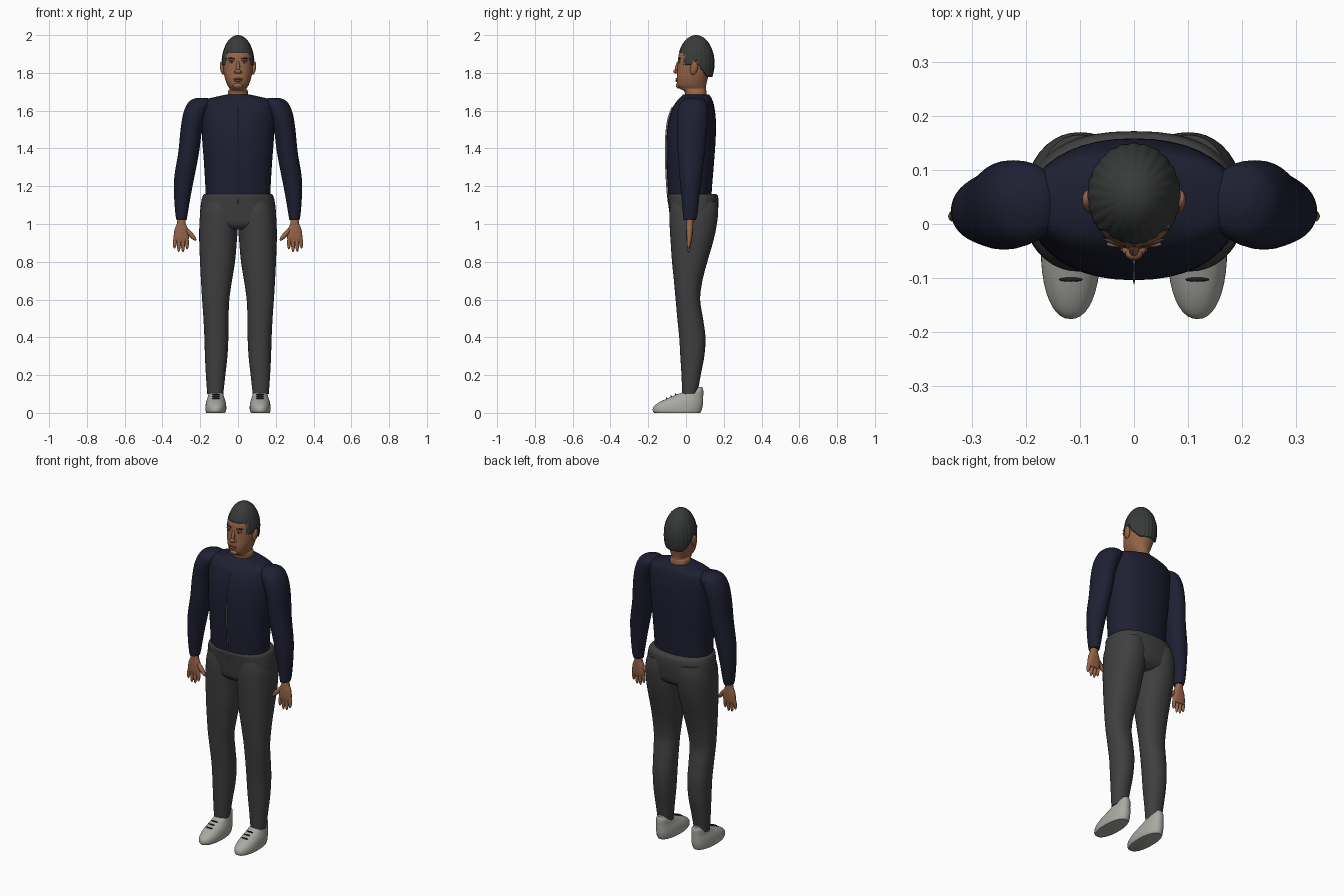
import bpy, bmesh, math
from mathutils import Vector

cube = bpy.data.objects.get("Cube")
if cube:
    bpy.data.objects.remove(cube, do_unlink=True)

parts = []


def material(name, r, g, b):
    m = bpy.data.materials.new(name)
    m.use_nodes = True
    m.diffuse_color = (r, g, b, 1)
    shader = m.node_tree.nodes["Principled BSDF"]
    shader.inputs["Base Color"].default_value = (r, g, b, 1)
    shader.inputs["Roughness"].default_value = 0.8
    return m


navy = material("navy cloth", .013, .014, .032)
charcoal = material("charcoal cloth", .05, .05, .05)
skin = material("brown skin", .31, .13, .065)
lips = material("lip brown", .24, .09, .05)
black = material("black hair", .04, .042, .042)
dark = material("dark trim", .012, .012, .012)
pale = material("pale grey leather", .4, .4, .37)
metal = material("zip grey", .2, .2, .2)
white = material("eye white", .4, .36, .32)


def finish(name, bm, mat):
    bmesh.ops.recalc_face_normals(bm, faces=bm.faces)
    mesh = bpy.data.meshes.new(name)
    bm.to_mesh(mesh)
    bm.free()
    mesh.materials.append(mat)
    obj = bpy.data.objects.new(name, mesh)
    bpy.context.collection.objects.link(obj)
    parts.append(obj)
    return obj


def smooth_keys(keys, steps=5):
    """Catmull-Rom through the key rings."""
    rows = []
    for i in range(len(keys) - 1):
        four = [keys[min(max(i + k, 0), len(keys) - 1)] for k in (-1, 0, 1, 2)]
        for s in range(steps):
            t = s / steps
            rows.append([b + t / 2 * (c - a + t * (2 * a - 5 * b + 4 * c - d
                         + t * (3 * (b - c) + d - a))) for a, b, c, d in zip(*four)])
    return rows + [list(keys[-1])]


def loft(name, keys, mat, side=1, power=2.0, segments=40):
    """Level rings, each given as height, x low, x high, y front, y back."""
    bm = bmesh.new()
    rings = []
    for z, xa, xb, ya, yb in smooth_keys(keys):
        ring = []
        for k in range(segments):
            a = math.tau * k / segments
            c, s = [math.copysign(abs(v) ** (2 / power), v) for v in (math.cos(a), math.sin(a))]
            ring.append(bm.verts.new((side * ((xa + xb) + (xb - xa) * c) / 2,
                                      ((ya + yb) + (yb - ya) * s) / 2, z)))
        rings.append(ring)
    for low, high in zip(rings, rings[1:]):
        for k in range(segments):
            n = (k + 1) % segments
            bm.faces.new((low[k], low[n], high[n], high[k]))
    bm.faces.new(rings[0])
    bm.faces.new(rings[-1])
    return finish(name, bm, mat)


def blob(name, centre, radii, mat, axis=(0, 0, 1)):
    """Ellipsoid whose local z points along axis."""
    bm = bmesh.new()
    bmesh.ops.create_uvsphere(bm, u_segments=20, v_segments=12, radius=1)
    turn = Vector((0, 0, 1)).rotation_difference(Vector(axis))
    for v in bm.verts:
        v.co = turn @ Vector([p * r for p, r in zip(v.co, radii)]) + Vector(centre)
    return finish(name, bm, mat)


def limb(name, start, end, radius, mat, flat=1.0):
    a, b = Vector(start), Vector(end)
    return blob(name, (a + b) / 2, (radius, radius * flat, (b - a).length / 2), mat, b - a)


def centred(rows):
    return [(z, -w, w, front, back) for z, w, front, back in rows]


# Jacket body
torso = centred([
    (1.14, .172, -.092, .135), (1.2, .173, -.097, .138), (1.32, .18, -.103, .148),
    (1.45, .19, -.103, .157), (1.55, .195, -.092, .158), (1.62, .195, -.068, .15),
    (1.655, .18, -.045, .14), (1.675, .11, -.025, .13), (1.685, .062, -.017, .12)])
loft("jacket_body", torso, navy, power=2.2)
loft("jacket_zip", [(z, -.002, .002, front - .008, front + .02)
                    for z, _, _, front, _ in torso[:6]], metal, segments=12)

# Trousers: hips, then legs in the side loop
loft("trouser_hips", centred([
    (.97, .1, -.05, .12), (1.0, .185, -.078, .155), (1.06, .2, -.088, .168),
    (1.12, .194, -.096, .172), (1.15, .186, -.1, .168), (1.16, .176, -.096, .158)]),
    charcoal, power=2.4)
limb("trouser_fly", (0, -.097, 1.15), (0, -.092, 1.1), .003, dark)

# Head and neck
loft("head", centred([
    (1.64, .056, -.005, .115), (1.7, .053, -.008, .108), (1.715, .045, -.032, .106),
    (1.735, .056, -.046, .107), (1.77, .069, -.049, .115), (1.81, .077, -.046, .128),
    (1.86, .079, -.043, .136), (1.905, .075, -.036, .138), (1.95, .055, -.008, .113),
    (1.985, .02, .03, .075)]), skin, power=2.2)
blob("nose_bridge", (0, -.045, 1.832), (.010, .012, .034), skin, (0, -.25, -1))
blob("nose_tip", (0, -.055, 1.808), (.016, .012, .012), skin)
blob("chin", (0, -.038, 1.733), (.026, .016, .016), skin)
blob("upper_lip", (0, -.048, 1.768), (.025, .007, .005), lips)
blob("lower_lip", (0, -.048, 1.758), (.021, .008, .006), lips)

# Hair cap with combed ridges, trimmed along the hairline
bm = bmesh.new()
bmesh.ops.create_uvsphere(bm, u_segments=144, v_segments=64, radius=1)
for v in bm.verts:
    ridge = 1 + .012 * math.cos(24 * math.atan2(v.co.y, v.co.x)) * math.hypot(v.co.x, v.co.y)
    v.co = (v.co.x * .086 * ridge, .053 + v.co.y * .097 * ridge, 1.85 + v.co.z * .15)


def hairline(y):
    if y < -.012:
        return 1.905
    if y < .03:
        return 1.842
    return 1.865 if y < .06 else max(1.782, 1.85 - (y - .06) * 1.3)


bare = [f for f in bm.faces if f.calc_center_median().z < hairline(f.calc_center_median().y)]
bmesh.ops.delete(bm, geom=bare, context="FACES")
shell = finish("hair", bm, black).modifiers.new("thickness", "SOLIDIFY")
shell.thickness = .008

for s, label in ((1, "left"), (-1, "right")):
    # Sleeve
    loft(label + "_sleeve", [
        (1.02, .272, .325, -.012, .052), (1.05, .267, .331, -.016, .06),
        (1.14, .252, .338, -.024, .07), (1.25, .231, .337, -.034, .084),
        (1.38, .206, .316, -.044, .1), (1.5, .19, .304, -.047, .113),
        (1.58, .165, .291, -.046, .118), (1.63, .14, .272, -.036, .115),
        (1.655, .14, .25, -.015, .1), (1.668, .165, .22, .015, .07)], navy, s)
    # Hand
    loft(label + "_palm", [
        (.905, .264, .338, .006, .028), (.93, .26, .341, .002, .034),
        (.97, .264, .336, .001, .037), (1.0, .276, .324, .002, .038),
        (1.04, .28, .32, .003, .04)], skin, s, 2.4, 20)
    for i, tip in enumerate((.866, .85, .852, .87)):
        x = .272 + i * .0195
        limb(f"{label}_finger_{i + 1}", (s * x, .018, .945), (s * (x + (i - 1) * .003), .012, tip),
             .0105, skin)
    limb(label + "_thumb", (s * .282, .018, .982), (s * .222, .008, .912), .013, skin)
    # Trouser leg
    loft(label + "_trouser_leg", [
        (.1, .078, .163, -.02, .06), (.2, .067, .17, -.024, .078), (.3, .056, .175, -.03, .097),
        (.4, .051, .178, -.036, .103), (.5, .05, .183, -.046, .09), (.6, .046, .19, -.055, .075),
        (.7, .032, .196, -.064, .087), (.8, .016, .201, -.074, .113), (.9, .007, .205, -.081, .142),
        (.98, .001, .205, -.086, .16), (1.06, .0, .199, -.088, .17), (1.12, .02, .18, -.08, .165)],
        charcoal, s, 2.2)
    # Shoe
    loft(label + "_shoe", [
        (0, .068, .168, -.168, .076), (.012, .063, .172, -.176, .082), (.035, .062, .172, -.17, .088),
        (.06, .066, .168, -.135, .09), (.085, .074, .16, -.078, .091), (.105, .079, .155, -.03, .092),
        (.12, .086, .148, .025, .091), (.138, .1, .134, .065, .086)], pale, s, 2.2)
    for i in range(3):
        y, z = -.055 - i * .024, .098 - i * .0105
        limb(f"{label}_lace_{i + 1}", (s * .095, y, z), (s * .139, y, z), .004, dark)
    # Jacket pocket seam
    limb(label + "_pocket_seam", (s * .125, -.064, 1.205), (s * .075, -.089, 1.25), .003, dark)
    # Ear, eye and brow
    blob(label + "_ear", (s * .084, .042, 1.825), (.011, .02, .036), skin, (s * .15, .2, 1))
    blob(label + "_eye", (s * .033, -.036, 1.857), (.015, .006, .006), white)
    blob(label + "_iris", (s * .033, -.0405, 1.857), (.005, .003, .005), dark)
    blob(label + "_eyelid", (s * .033, -.037, 1.865), (.018, .006, .005), skin)
    limb(label + "_brow", (s * .014, -.041, 1.876), (s * .056, -.028, 1.877), .004, black)
    blob(label + "_nostril", (s * .013, -.048, 1.804), (.009, .009, .008), skin)

# Smooth shading with crisp edges
bpy.ops.object.select_all(action="DESELECT")
for obj in parts:
    obj.select_set(True)
bpy.context.view_layer.objects.active = parts[0]
bpy.ops.object.shade_smooth_by_angle(angle=math.radians(50))
